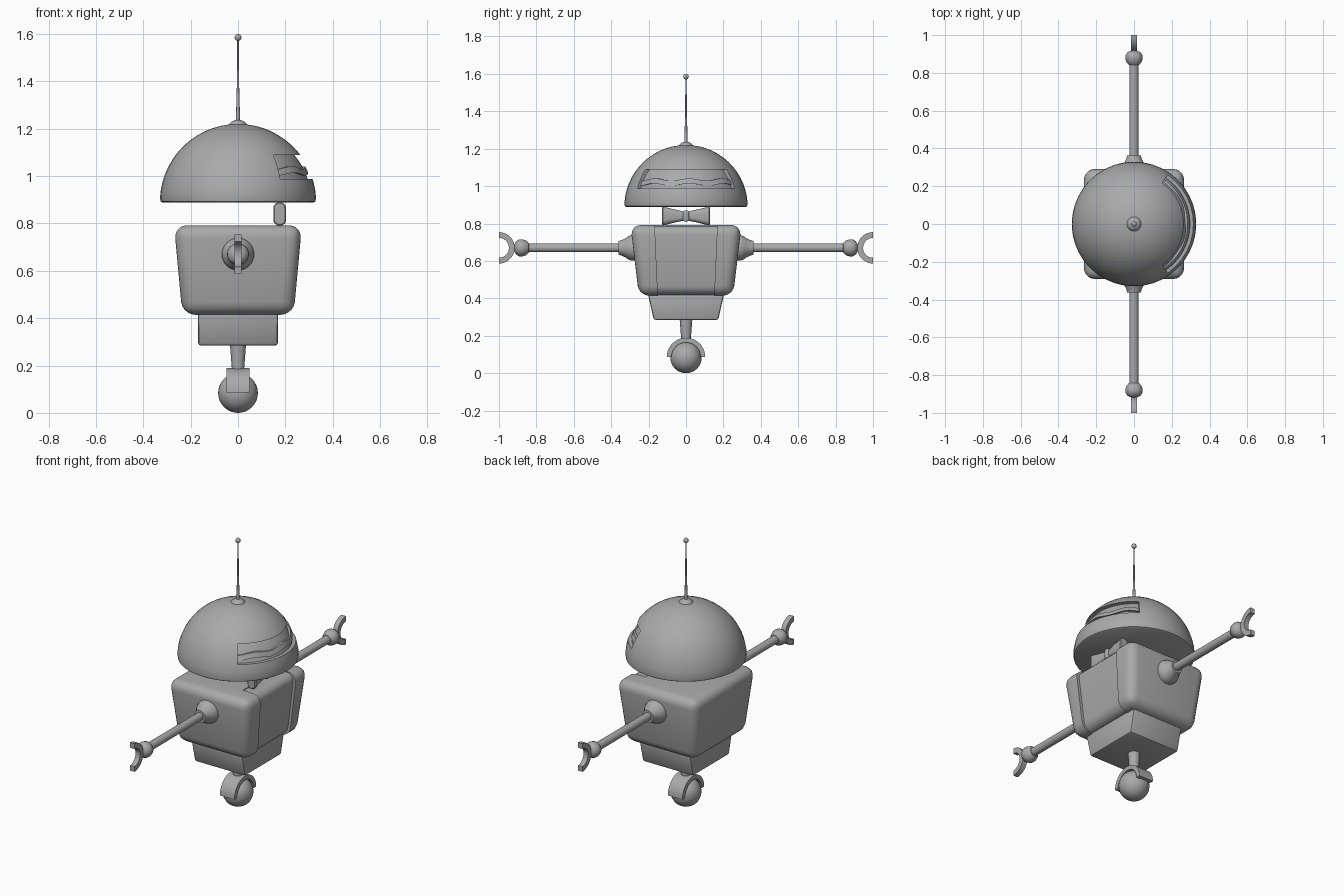
import bpy, bmesh, math
from mathutils import Matrix

if "Cube" in bpy.data.objects:
    bpy.data.objects.remove(bpy.data.objects["Cube"])

PI = math.pi
grey = bpy.data.materials.new("grey_metal")
grey.diffuse_color = (0.40, 0.40, 0.40, 1)
grey.use_nodes = True
grey.node_tree.nodes["Principled BSDF"].inputs["Base Color"].default_value = grey.diffuse_color


def finish(name, bm, mat=None, angle=35):
    bmesh.ops.remove_doubles(bm, verts=bm.verts, dist=1e-5)
    if mat:
        bm.transform(mat)
    bmesh.ops.recalc_face_normals(bm, faces=bm.faces)
    me = bpy.data.meshes.new(name)
    bm.to_mesh(me)
    bm.free()
    me.materials.append(grey)
    ob = bpy.data.objects.new(name, me)
    bpy.context.collection.objects.link(ob)
    smooth(ob, angle)
    return ob


def smooth(ob, angle=35):
    bpy.ops.object.select_all(action='DESELECT')
    ob.select_set(True)
    bpy.context.view_layer.objects.active = ob
    bpy.ops.object.shade_smooth_by_angle(angle=math.radians(angle))


def spin(name, prof, n=32, a0=0.0, a1=2 * PI, lift=None, mat=None):
    """Revolve a closed (radius, height) outline about z, capping partial turns."""
    bm = bmesh.new()
    full = abs(a1 - a0 - 2 * PI) < 1e-6
    rings = []
    for i in range(n if full else n + 1):
        a = a0 + (a1 - a0) * i / n
        dz = lift(a) if lift else 0
        rings.append([bm.verts.new((r * math.cos(a), r * math.sin(a), h + dz)) for r, h in prof])
    m = len(prof)
    for i in range(n):
        p, q = rings[i], rings[(i + 1) % len(rings)]
        for j in range(m):
            k = (j + 1) % m
            bm.faces.new((p[j], q[j], q[k], p[k]))
    if not full:
        bm.faces.new(rings[0])
        bm.faces.new(rings[-1])
    return finish(name, bm, mat)


def block(name, low, high, bevel=0, seg=4, only_y=False):
    """Tapered box; low/high = (x0, x1, half_y, z) with optional rounded edges."""
    bm = bmesh.new()
    v = [[bm.verts.new(c) for c in ((x0, -y, z), (x1, -y, z), (x1, y, z), (x0, y, z))]
         for x0, x1, y, z in (low, high)]
    bm.faces.new(v[0])
    bm.faces.new(v[1])
    for i in range(4):
        j = (i + 1) % 4
        bm.faces.new((v[0][i], v[0][j], v[1][j], v[1][i]))
    if bevel:
        edges = [e for e in bm.edges if not only_y
                 or abs((e.verts[0].co - e.verts[1].co).normalized().y) > 0.9]
        bmesh.ops.bevel(bm, geom=edges, offset=bevel, segments=seg, profile=0.5,
                        affect='EDGES', clamp_overlap=True)
    return finish(name, bm)


def cut(ob, cutter):
    mod = ob.modifiers.new("cut", 'BOOLEAN')
    mod.operation = 'DIFFERENCE'
    mod.solver = 'EXACT'
    mod.object = cutter
    bpy.context.view_layer.objects.active = ob
    bpy.ops.object.modifier_apply(modifier=mod.name)
    bpy.data.objects.remove(cutter)
    smooth(ob)


def ball_arc(r, z0, z1, n, c=0.89):
    """Points of a sphere's side between two heights."""
    zs = [z0 + (z1 - z0) * i / n for i in range(n + 1)]
    return [(math.sqrt(max(r * r - (z - c) ** 2, 0)), z) for z in zs]


def ball(name, r, z, seg=32):
    prof = [(r * math.sin(PI * i / 16), z - r * math.cos(PI * i / 16)) for i in range(17)]
    prof[0], prof[-1] = (0, z - r), (0, z + r)
    return spin(name, prof, seg)


# Head dome with a recessed visor
dome = [(0, 0.888), (0.318, 0.888), (0.327, 0.893)]
dome += [(0.33 * math.cos(a), 0.89 + 0.33 * math.sin(a))
         for a in [math.radians(3 + 87 * i / 14) for i in range(14)]] + [(0, 1.22)]
head = spin("head", dome, 40)
W = math.radians(55.5)
cut(head, spin("visor_cutter", ball_arc(0.310, 0.988, 1.088, 6) + [(0.40, 1.088), (0.40, 0.988)],
               24, -W, W))

# Wavy band inside the visor
spin("visor_wave", ball_arc(0.319, 1.008, 1.035, 2) + [(0.26, 1.035), (0.28, 1.008)],
     60, -W, W, lift=lambda a: 0.006 * math.sin(a * 9 + 1))

# Antenna
spin("antenna_base", [(0, 1.20), (0.042, 1.20), (0.038, 1.218), (0.026, 1.230), (0.012, 1.236), (0, 1.236)], 24)
spin("antenna_rod", [(0, 1.22), (0.009, 1.22), (0.007, 1.31), (0.0045, 1.40), (0.0035, 1.585), (0, 1.585)], 12)
ball("antenna_tip", 0.0145, 1.585, 16)

# Torso with a recessed front strip
torso = block("torso", (-0.235, 0.235, 0.252, 0.414), (-0.27, 0.27, 0.297, 0.792), 0.055, 5)
bm = bmesh.new()
slot = [[bm.verts.new((x, s * y, z)) for x, s in ((0.15, -1), (0.4, -1), (0.4, 1), (0.15, 1))]
        for y, z in ((0.15, 0.40), (0.168, 0.81))]
bm.faces.new(slot[0])
bm.faces.new(slot[1])
for i in range(4):
    j = (i + 1) % 4
    bm.faces.new((slot[0][i], slot[0][j], slot[1][j], slot[1][i]))
cut(torso, finish("slot_cutter", bm))
block("front_strip", (0.0, 0.219, 0.151, 0.418), (0.0, 0.254, 0.168, 0.788), 0.05, 5, only_y=True)

# Hips and stem
block("hips", (-0.168, 0.168, 0.172, 0.284), (-0.17, 0.17, 0.205, 0.43), 0.012, 2)
spin("stem", [(0, 0.16), (0.024, 0.16), (0.034, 0.29), (0, 0.29)], 24)

# Ball wheel and its half-ring fender
ball("wheel", 0.084, 0.084)
on_x = Matrix.Rotation(PI / 2, 4, 'Y')
spin("fender", [(0.078, -0.048), (0.103, -0.048), (0.103, 0.048), (0.078, 0.048)],
     24, PI / 2, 3 * PI / 2, mat=Matrix.Translation((0, 0, 0.086)) @ on_x)

# Bow tie: two flared wings and a knot
for s, side in ((-1, "right"), (1, "left")):
    bm = bmesh.new()
    loops = []
    for y, hx, hz in ((0.010, 0.018, 0.024), (0.070, 0.024, 0.037), (0.122, 0.027, 0.050), (0.127, 0.022, 0.045)):
        c = hx * 0.9
        pts = [(math.cos(PI * i / 8) * hx, hz - c + math.sin(PI * i / 8) * c) for i in range(9)]
        pts += [(-x, -z) for x, z in pts]
        loops.append([bm.verts.new((0.176 + x, s * y, 0.84 + z)) for x, z in pts])
    for p, q in zip(loops, loops[1:]):
        for i in range(len(p)):
            j = (i + 1) % len(p)
            bm.faces.new((p[i], p[j], q[j], q[i]))
    bm.faces.new(loops[0])
    bm.faces.new(loops[-1])
    finish("bow_wing_" + side, bm)
block("bow_knot", (0.150, 0.202, 0.016, 0.810), (0.150, 0.202, 0.016, 0.870), 0.010, 3)

# Arms: shoulder, rod, wrist and half-ring claw on each side
for s, side in ((-1, "right"), (1, "left")):
    out = Matrix.Translation((0, 0, 0.67)) @ Matrix.Rotation(-s * PI / 2, 4, 'X')
    spin("shoulder_" + side, [(0, 0.25), (0.068, 0.25), (0.068, 0.292), (0.062, 0.308), (0.050, 0.325),
                              (0.041, 0.345), (0.036, 0.362), (0, 0.362)], 32, mat=out)
    spin("arm_" + side, [(0, 0.34), (0.0235, 0.34), (0.0235, 0.86), (0, 0.86)], 24, mat=out)
    spin("wrist_" + side, [(0, 0.838), (0.026, 0.841), (0.039, 0.855), (0.046, 0.876), (0.045, 0.892),
                           (0.036, 0.908), (0.020, 0.917), (0, 0.918)], 24, mat=out)
    a0 = PI if s > 0 else 0
    spin("claw_" + side, [(0.053, -0.015), (0.084, -0.015), (0.084, 0.015), (0.053, 0.015)],
         20, a0, a0 + PI, mat=Matrix.Translation((0, s * 1.0, 0.67)) @ on_x)
